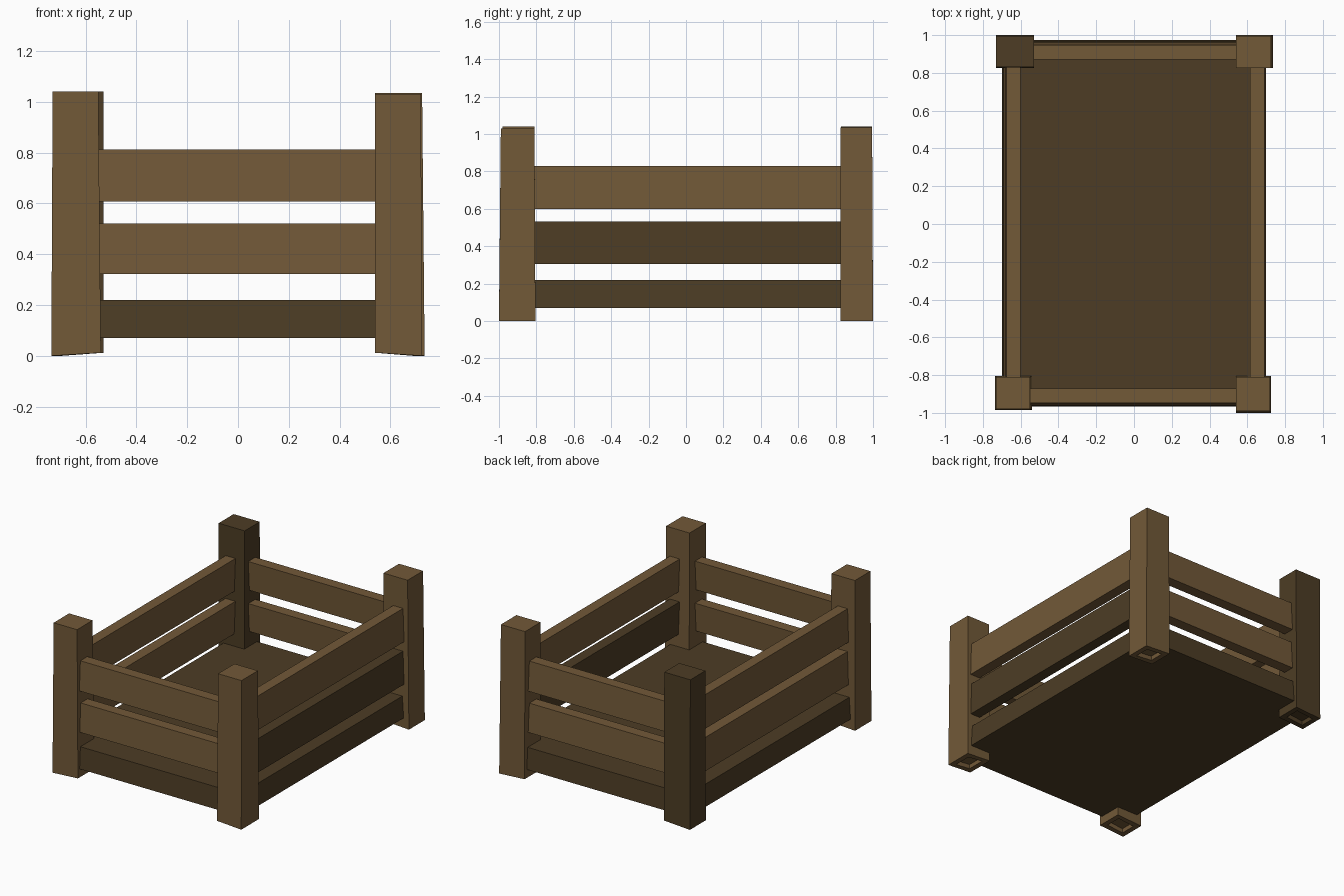
import bpy, bmesh

if "Cube" in bpy.data.objects:
    bpy.data.objects.remove(bpy.data.objects["Cube"])


def material(name, rgb):
    m = bpy.data.materials.new(name)
    m.diffuse_color = (*rgb, 1.0)
    m.use_nodes = True
    m.node_tree.nodes["Principled BSDF"].inputs["Base Color"].default_value = m.diffuse_color
    return m


LIGHT = material("light_wood", (0.168, 0.100, 0.039))
DARK = material("dark_wood", (0.074, 0.046, 0.018))


def tapered_box(name, bottom, top, z0, z1, mat, recess=False):
    """Box with separate bottom and top rectangles (x0, x1, y0, y1)."""
    bm = bmesh.new()
    bmesh.ops.create_cube(bm, size=1.0)
    for v in bm.verts:
        r = top if v.co.z > 0 else bottom
        v.co = (r[1] if v.co.x > 0 else r[0],
                r[3] if v.co.y > 0 else r[2],
                z1 if v.co.z > 0 else z0)
    if recess:
        # post foot: outer edge slightly lower, hollow in the middle
        bm.normal_update()
        base = min(bm.faces, key=lambda f: f.calc_center_median().z)
        for v in base.verts:
            if abs(v.co.x) < 0.6:
                v.co.z += 0.012
        bmesh.ops.inset_individual(bm, faces=[base], thickness=0.05)
        inner = bmesh.ops.inset_individual(bm, faces=[base], thickness=0.001)
        for v in base.verts:
            v.co.z += 0.03
    bmesh.ops.recalc_face_normals(bm, faces=bm.faces)
    mesh = bpy.data.meshes.new(name)
    bm.to_mesh(mesh)
    bm.free()
    mesh.materials.append(mat)
    ob = bpy.data.objects.new(name, mesh)
    bpy.context.collection.objects.link(ob)
    return ob


# Corner posts, slightly irregular and flared at the foot
posts = {
    "front_left_post": ((-0.735, -0.54, -0.985, -0.805), (-0.73, -0.55, -0.98, -0.81), 1.04, LIGHT),
    "front_right_post": ((0.54, 0.725, -1.00, -0.805), (0.54, 0.72, -0.99, -0.81), 1.03, LIGHT),
    "back_left_post": ((-0.73, -0.53, 0.825, 1.00), (-0.73, -0.53, 0.83, 0.995), 1.04, DARK),
    "back_right_post": ((0.54, 0.735, 0.825, 1.00), (0.54, 0.725, 0.825, 0.995), 1.035, LIGHT),
}
for name, (bottom, top, height, mat) in posts.items():
    tapered_box(name, bottom, top, 0.0, height, mat, recess=True)

# Solid floor tray
tapered_box("floor_tray", (-0.70, 0.695, -0.965, 0.975),
            (-0.69, 0.685, -0.955, 0.965), 0.07, 0.22, DARK)

# Front and back slats, leaning a little outward at the bottom
for side, s, inner in (("front", -1, 0.87), ("back", 1, 0.87)):
    for level, z0, z1 in (("lower", 0.322, 0.52), ("upper", 0.608, 0.812)):
        top = sorted((s * inner, s * (inner + 0.077)))
        low = sorted((s * (inner + 0.012), s * (inner + 0.09)))
        tapered_box(f"{side}_{level}_slat", (-0.6, 0.6, *low),
                    (-0.6, 0.6, *top), z0, z1, LIGHT)

# Left and right slats
for side, s, inner in (("left", -1, 0.60), ("right", 1, 0.615)):
    for level, z0, z1 in (("lower", 0.305, 0.533), ("upper", 0.60, 0.83)):
        top = sorted((s * inner, s * (inner + 0.075)))
        low = sorted((s * (inner + 0.008), s * (inner + 0.083)))
        mat = DARK if (side, level) == ("right", "lower") else LIGHT
        tapered_box(f"{side}_{level}_slat", (*low, -0.88, 0.88),
                    (*top, -0.88, 0.88), z0, z1, mat)
